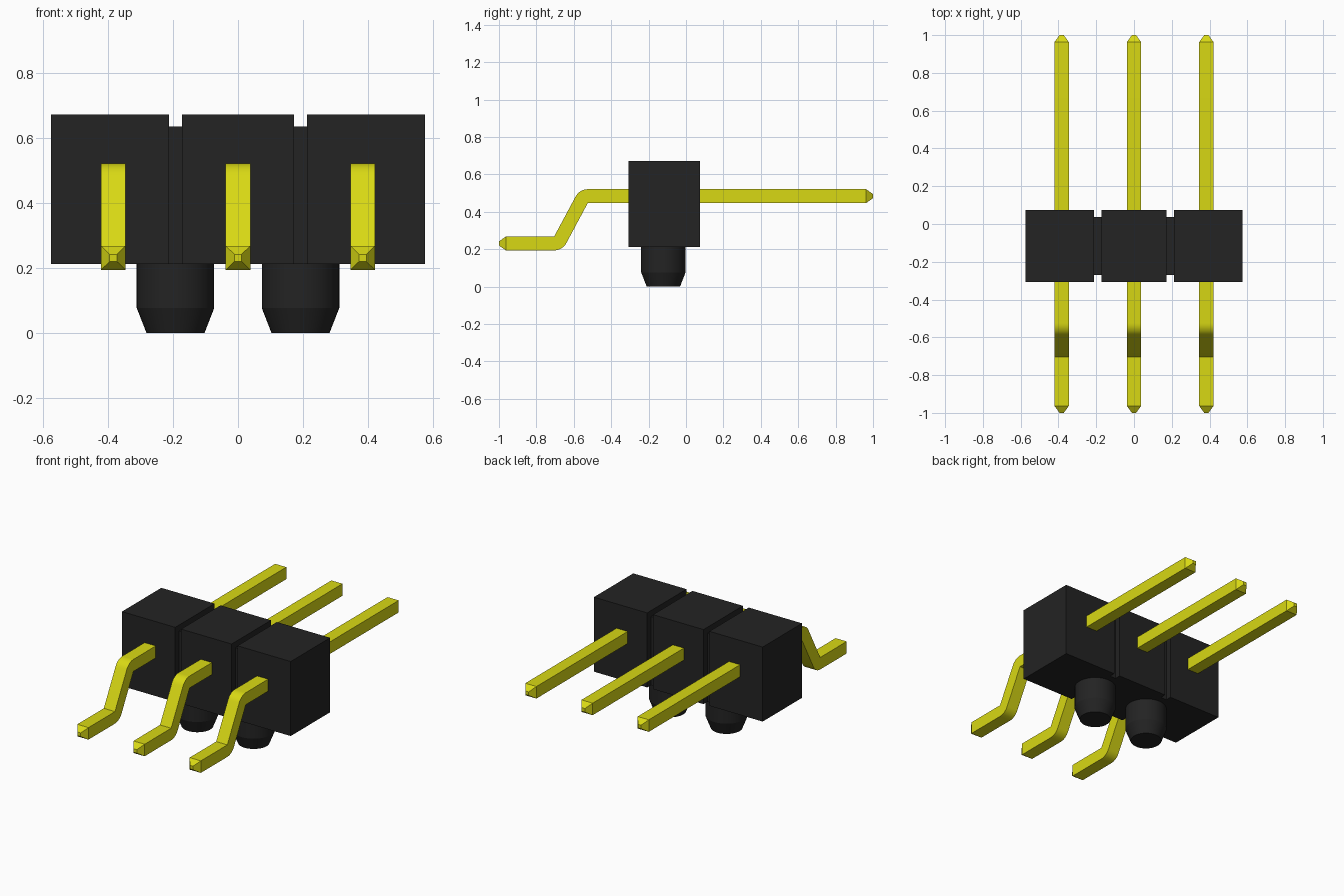
import bpy, bmesh, math

cube = bpy.data.objects.get("Cube")
if cube:
    bpy.data.objects.remove(cube, do_unlink=True)


def material(name, rgb, rough):
    m = bpy.data.materials.new(name)
    m.use_nodes = True
    m.diffuse_color = (*rgb, 1)
    bsdf = m.node_tree.nodes["Principled BSDF"]
    bsdf.inputs["Base Color"].default_value = (*rgb, 1)
    bsdf.inputs["Roughness"].default_value = rough
    return m


BLACK = material("black plastic", (0.017, 0.017, 0.017), 0.6)
YELLOW = material("yellow metal", (0.69, 0.69, 0.007), 0.5)


def finish(bm, name, mat, smooth=None):
    bmesh.ops.recalc_face_normals(bm, faces=bm.faces)
    me = bpy.data.meshes.new(name)
    bm.to_mesh(me)
    bm.free()
    me.materials.append(mat)
    ob = bpy.data.objects.new(name, me)
    bpy.context.collection.objects.link(ob)
    if smooth:
        bpy.ops.object.select_all(action='DESELECT')
        ob.select_set(True)
        bpy.context.view_layer.objects.active = ob
        bpy.ops.object.shade_smooth_by_angle(angle=math.radians(smooth))
    return ob


def loft(rings, bm):
    """Skin matching rings of points and cap both ends."""
    rows = [[bm.verts.new(p) for p in ring] for ring in rings]
    n = len(rows[0])
    for a, b in zip(rows, rows[1:]):
        for i in range(n):
            j = (i + 1) % n
            bm.faces.new((a[i], a[j], b[j], b[i]))
    bm.faces.new(rows[0])
    bm.faces.new(rows[-1])


# Housing: rectangular sections along x, stepped in at the two grooves
Y0, Y1, Z0, Z1, GROOVE = -0.308, 0.075, 0.212, 0.671, 0.037
sections = [(-0.575, 0), (-0.212, 0), (-0.212, GROOVE), (-0.172, GROOVE), (-0.172, 0)]
sections += [(-x, d) for x, d in reversed(sections)]
bm = bmesh.new()
loft([[(x, Y0 + d, Z0), (x, Y1 - d, Z0), (x, Y1 - d, Z1 - d), (x, Y0 + d, Z1 - d)]
      for x, d in sections], bm)
finish(bm, "housing", BLACK)

# Locating pegs: round with a tapered foot
for side, x in (("right", -0.192), ("left", 0.192)):
    bm = bmesh.new()
    loft([[(x + r * math.cos(t * math.tau / 40), -0.121 + r * math.sin(t * math.tau / 40), z)
           for t in range(40)]
          for r, z in ((0.089, 0), (0.119, 0.077), (0.119, 0.215))], bm)
    finish(bm, f"{side}_locating_peg", BLACK, 15)

# Bent pins: square sections swept along y, with tight bends and blunt pyramid tips
HALF, W = 0.038, 0.074
ANGLE, STEPS = math.radians(62), 8


def pin_sections():
    """Pairs of (bottom point, top point) in the yz plane."""
    out = [((-0.963, 0.194), (-0.963, 0.268))]
    for i in range(STEPS + 1):          # lower bend turns about its top edge
        a = ANGLE * i / STEPS
        c = (-0.705, 0.268)
        out.append(((c[0] + W * math.sin(a), c[1] - W * math.cos(a)), c))
    for i in range(STEPS, -1, -1):      # upper bend turns about its bottom edge
        a = ANGLE * i / STEPS
        c = (-0.525, 0.447)
        out.append((c, (c[0] - W * math.sin(a), c[1] + W * math.cos(a))))
    out.append(((0.963, 0.447), (0.963, 0.521)))
    return out


def tip(y, z, s=0.011):
    return ((y, z - s), (y, z + s), s)


for name, x in (("right", -0.383), ("middle", 0), ("left", 0.383)):
    secs = [tip(-1, 0.231)] + [(b, t, HALF) for b, t in pin_sections()] + [tip(1, 0.484)]
    bm = bmesh.new()
    loft([[(x - h, *b), (x + h, *b), (x + h, *t), (x - h, *t)] for b, t, h in secs], bm)
    bmesh.ops.remove_doubles(bm, verts=bm.verts, dist=1e-5)
    finish(bm, f"{name}_pin", YELLOW, 25)
